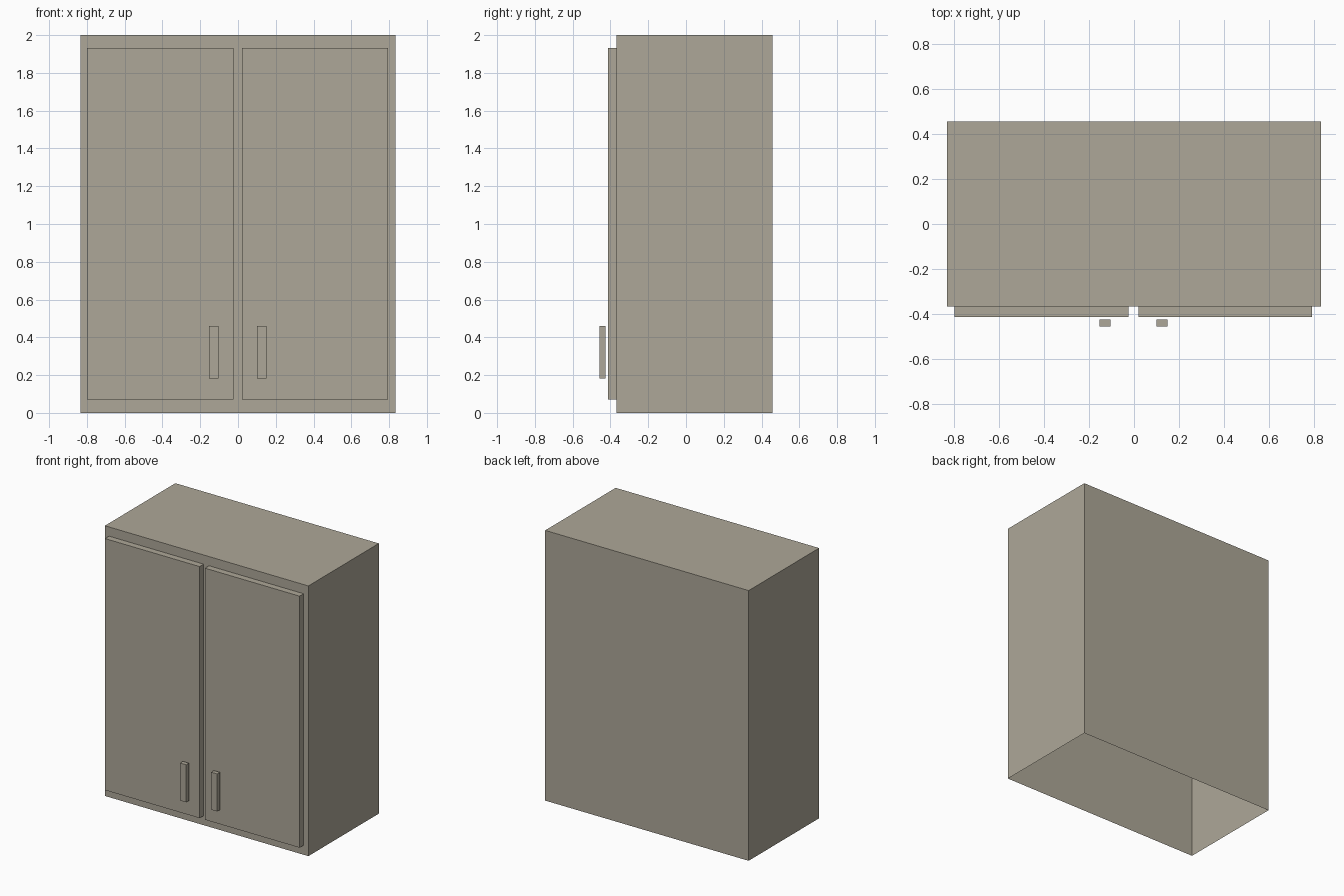
import bpy, bmesh
from mathutils import Vector

if "Cube" in bpy.data.objects:
    bpy.data.objects.remove(bpy.data.objects["Cube"])

paint = bpy.data.materials.new("warm_grey_paint")
paint.diffuse_color = (0.423, 0.388, 0.314, 1)
paint.use_nodes = True
paint.node_tree.nodes["Principled BSDF"].inputs["Base Color"].default_value = paint.diffuse_color


def box(name, x, y, z, open_bottom=False):
    """Box spanning the given (min, max) ranges, optionally without its floor."""
    bm = bmesh.new()
    bmesh.ops.create_cube(bm, size=1)
    lo, hi = Vector((x[0], y[0], z[0])), Vector((x[1], y[1], z[1]))
    for v in bm.verts:
        v.co = Vector([lo[i] + (v.co[i] + 0.5) * (hi[i] - lo[i]) for i in range(3)])
    if open_bottom:
        bm.normal_update()
        floor = [f for f in bm.faces if f.normal.z < -0.5]
        bmesh.ops.delete(bm, geom=floor, context='FACES')
    mesh = bpy.data.meshes.new(name)
    bm.to_mesh(mesh)
    bm.free()
    mesh.materials.append(paint)
    obj = bpy.data.objects.new(name, mesh)
    bpy.context.collection.objects.link(obj)
    return obj


# Cabinet shell, open underneath
box("cabinet_body", (-0.833, 0.833), (-0.367, 0.457), (0, 2), open_bottom=True)

# Doors on the front, each with a bar handle near the middle
for side, door_x, handle_x in (
        ("left", (-0.799, -0.024), (-0.154, -0.104)),
        ("right", (0.02, 0.794), (0.1, 0.15))):
    box(side + "_door", door_x, (-0.414, -0.367), (0.07, 1.932))
    box(side + "_handle", handle_x, (-0.457, -0.425), (0.182, 0.46))
